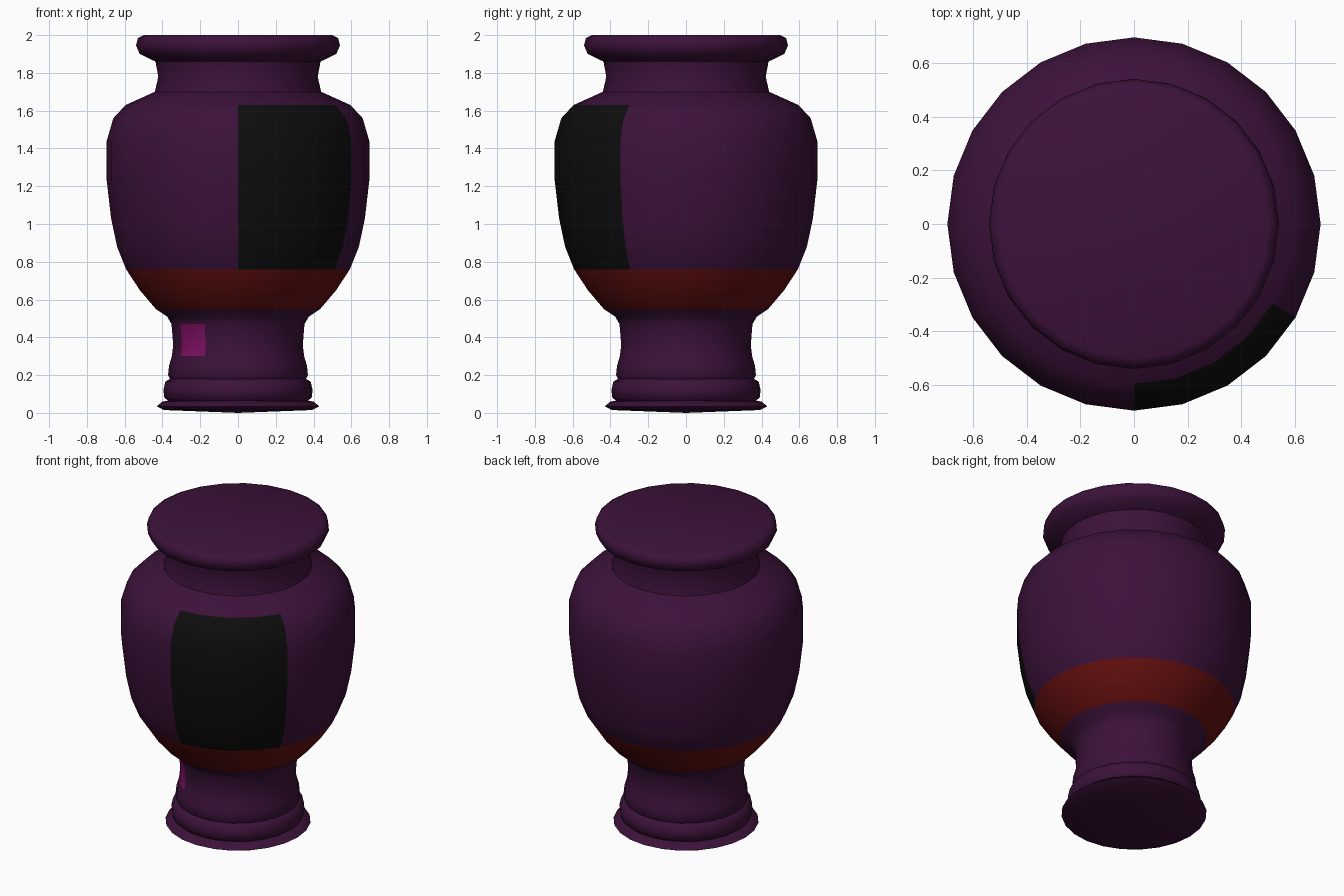
import bpy, bmesh, math

cube = bpy.data.objects.get("Cube")
if cube:
    bpy.data.objects.remove(cube, do_unlink=True)


def material(name, rgb):
    mat = bpy.data.materials.new(name)
    mat.use_nodes = True
    colour = (*rgb, 1)
    mat.diffuse_color = colour
    mat.node_tree.nodes["Principled BSDF"].inputs["Base Color"].default_value = colour
    return mat


PURPLE, RED, BLACK, MAGENTA = range(4)
materials = [
    material("deep purple", (0.045, 0.006, 0.042)),
    material("dark red", (0.13, 0.005, 0.005)),
    material("black", (0.004, 0.004, 0.004)),
    material("magenta", (0.22, 0.005, 0.13)),
]

# Outline of the vase from the bottom centre to the top centre
foot = [(0, 0), (0.39, 0.015), (0.43, 0.035), (0.40, 0.06), (0.37, 0.065),
        (0.39, 0.08), (0.395, 0.12), (0.385, 0.165), (0.36, 0.18),
        (0.37, 0.2), (0.365, 0.25), (0.35, 0.3)]
stem = [(0.343, 0.36), (0.352, 0.47), (0.375, 0.51), (0.435, 0.55)]
body = [(0.52, 0.65), (0.592, 0.76), (0.64, 0.88), (0.672, 1.03),
        (0.695, 1.23), (0.695, 1.44), (0.66, 1.56), (0.595, 1.63)]
neck = [(0.44, 1.70), (0.422, 1.78), (0.437, 1.86), (0.52, 1.90),
        (0.54, 1.945), (0.53, 1.985), (0.5, 2), (0, 2)]

# Turn the outline around the upright axis
SIDES = 24
bm = bmesh.new()
points = [bm.verts.new((r, 0, z)) for r, z in foot + stem + body + neck]
edges = [bm.edges.new(pair) for pair in zip(points, points[1:])]
bmesh.ops.spin(bm, geom=points + edges, cent=(0, 0, 0), axis=(0, 0, 1),
               angle=math.tau, steps=SIDES, use_merge=True)
bmesh.ops.remove_doubles(bm, verts=bm.verts, dist=0.0005)
bmesh.ops.recalc_face_normals(bm, faces=bm.faces)

# Colour the red band, the dark panel and the small patch by height and angle
for face in bm.faces:
    c = face.calc_center_median()
    turn = math.degrees(math.atan2(c.y, c.x)) % 360
    if 0.55 < c.z < 0.76:
        face.material_index = RED
    elif 0.76 < c.z < 1.63 and 270 < turn < 330:
        face.material_index = BLACK
    elif 0.3 < c.z < 0.47 and 210 < turn < 240:
        face.material_index = MAGENTA

mesh = bpy.data.meshes.new("vase")
bm.to_mesh(mesh)
bm.free()
for mat in materials:
    mesh.materials.append(mat)
vase = bpy.data.objects.new("vase", mesh)
bpy.context.collection.objects.link(vase)
bpy.context.view_layer.objects.active = vase
vase.select_set(True)
bpy.ops.object.shade_smooth_by_angle(angle=math.radians(50))
